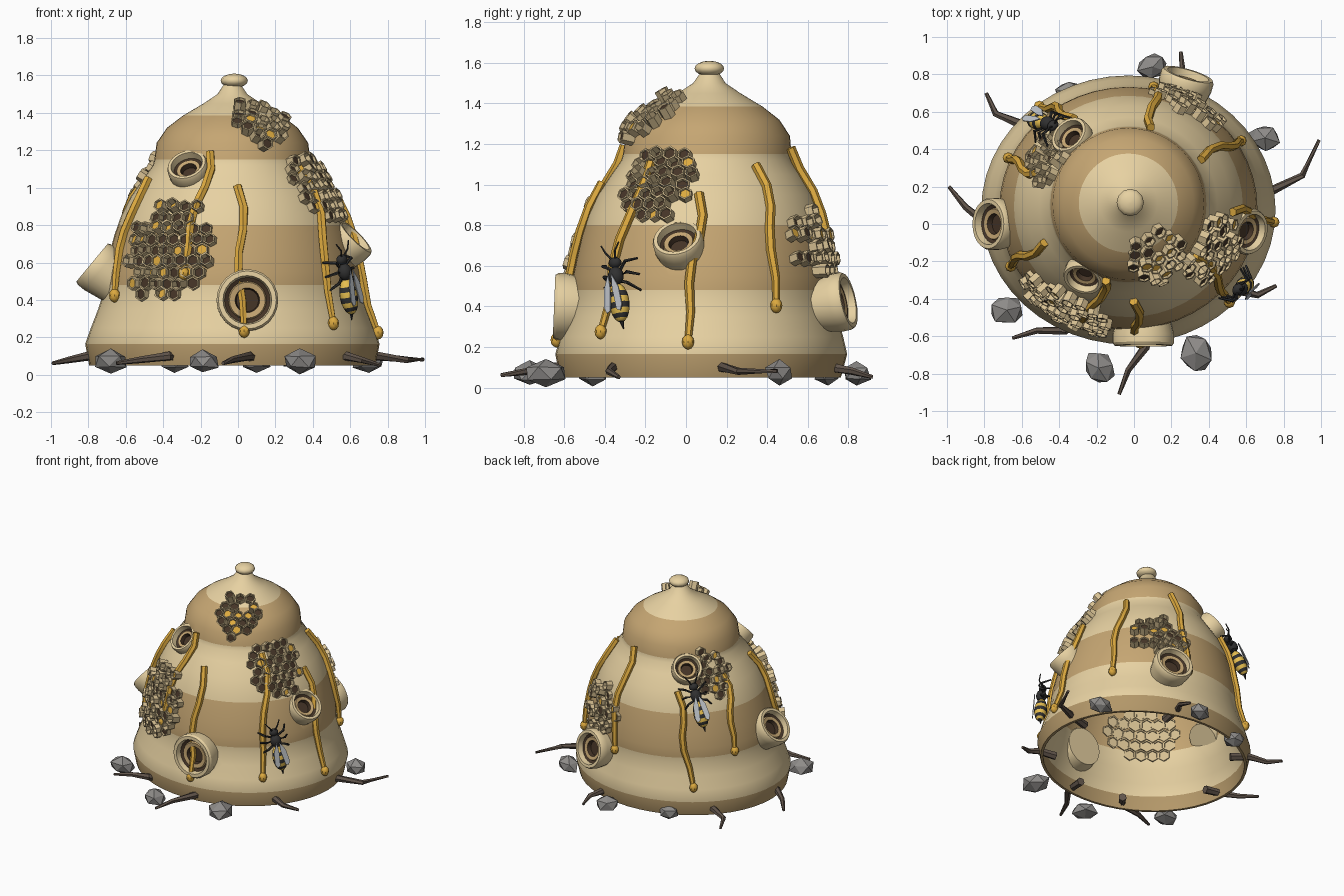
import bpy, bmesh, random
from math import sin, cos, pi, atan2, radians, sqrt
from mathutils import Vector, Matrix

if "Cube" in bpy.data.objects:
    bpy.data.objects.remove(bpy.data.objects["Cube"])

random.seed(4)

def material(name, c):
    m = bpy.data.materials.new(name)
    m.diffuse_color = (*c, 1)
    m.use_nodes = True
    m.node_tree.nodes["Principled BSDF"].inputs["Base Color"].default_value = m.diffuse_color
    return m

LIGHT = material("straw_light", (.80, .64, .36))
TAN = material("straw_tan", (.56, .38, .17))
RIM = material("straw_rim", (.45, .31, .14))
DARK = material("dark_hole", (.06, .035, .02))
HONEY = material("honey", (.72, .40, .05))
WAX = material("wax", (.68, .53, .29))
STONE = material("stone", (.27, .26, .25))
WOOD = material("twig_wood", (.12, .09, .07))
BLACK = material("bee_black", (.03, .03, .03))
YELLOW = material("bee_yellow", (.80, .52, .08))
WING = material("bee_wing", (.55, .58, .62))

def build(name, verts, faces, mats, idx=None, smooth=None):
    me = bpy.data.meshes.new(name)
    me.from_pydata([tuple(v) for v in verts], [], faces)
    for m in mats:
        me.materials.append(m)
    if idx:
        me.polygons.foreach_set("material_index", idx)
    bm = bmesh.new()
    bm.from_mesh(me)
    bmesh.ops.recalc_face_normals(bm, faces=bm.faces)
    bm.to_mesh(me)
    bm.free()
    ob = bpy.data.objects.new(name, me)
    bpy.context.collection.objects.link(ob)
    if smooth:
        bpy.ops.object.select_all(action='DESELECT')
        ob.select_set(True)
        bpy.context.view_layer.objects.active = ob
        bpy.ops.object.shade_smooth_by_angle(angle=radians(smooth))
    return ob

def skin(rings):
    """Join equal rings of points into a capped tube."""
    n = len(rings[0])
    v = [p for r in rings for p in r]
    f = [(i*n+j, i*n+(j+1) % n, (i+1)*n+(j+1) % n, (i+1)*n+j)
         for i in range(len(rings)-1) for j in range(n)]
    return v, f + [tuple(range(n))[::-1], tuple(range(len(v)-n, len(v)))]

def frame(n, up=Vector((0, 0, 1))):
    n = Vector(n).normalized()
    t = up.cross(n).normalized()
    return t, n.cross(t), n

def circle(c, t, b, r, n):
    return [c + r*(t*cos(2*pi*k/n) + b*sin(2*pi*k/n)) for k in range(n)]

def tube(name, pts, radii, mat, sides=6):
    pts, rings = [Vector(p) for p in pts], []
    for i, p in enumerate(pts):
        t, b, _ = frame(pts[min(i+1, len(pts)-1)] - pts[max(i-1, 0)], Vector((.31, .52, .11)))
        rings.append(circle(p, t, b, radii[i], sides))
    return build(name, *skin(rings), [mat], smooth=35)

def ball(name, axes, c, size, mats, seg=12, rows=8, band=None):
    """Ellipsoid along local axes; band gives a material index per row."""
    rings = []
    for i in range(rows+1):
        a = pi*(.02 + .96*i/rows)
        rings.append(circle(c + axes[2]*size[2]*cos(a), axes[0]*size[0], axes[1]*size[1], sin(a), seg))
    v, f = skin(rings)
    idx = [band(i) for i in range(rows) for k in range(seg)] + [0, 0] if band else None
    return build(name, v, f, mats, idx, 40)

# Tiered hive profile (z, radius)
PROF = [(.05, .765), (.165, .787), (.25, .757), (.35, .718), (.44, .69), (.48, .69), (.55, .682), (.65, .657),
        (.75, .63), (.8, .612), (.85, .595), (.95, .545), (1.05, .475), (1.12, .425), (1.15, .417), (1.24, .405),
        (1.32, .35), (1.385, .265), (1.45, .155), (1.5, .08), (1.56, .04)]

def radius(z):
    z = min(max(z, .05), 1.56)
    for (a, ra), (b, rb) in zip(PROF, PROF[1:]):
        if z <= b:
            return ra + (rb-ra)*(z-a)/(b-a)

def squash(z):
    return .9 + .1*min(z/1.2, 1)

def spot(az, z, inset=0):
    r = radius(z) - inset
    return Vector((-.03 + r*cos(az), .07 + .03*z + r*squash(z)*sin(az), z))

def normal(az, z):
    return (spot(az+.02, z)-spot(az-.02, z)).cross(spot(az, z+.04)-spot(az, z-.04)).normalized()

def azimuth(x, y, z):
    return atan2((y-.07-.03*z)/squash(z), x+.03)

# Hive shell: inside and outside, open underneath
SEG = 48
path = [(z, .02 if z < .1 else .045) for z, _ in PROF if z < 1.35][::-1] + [(z, 0) for z, _ in PROF]
v, f = skin([[spot(2*pi*k/SEG, z, i) for k in range(SEG)] for z, i in path])
tone = []
for (z0, _), (z1, _) in zip(path, path[1:]):
    m = (z0+z1)/2
    tone += [2 if m < .16 else 1 if .46 < m < .8 or 1.14 < m < 1.38 else 0]*SEG
shell = build("hive_shell", v, f, [LIGHT, TAN, RIM], tone + [1, 0])
XYZ = [Vector((1, 0, 0)), Vector((0, 1, 0)), Vector((0, 0, 1))]
ball("hive_knob", XYZ, Vector((-.02, .115, 1.572)), (.073, .073, .038), [LIGHT])

# Round entrances (centre, direction, radius, depth): rim, dark groove, inner ring, dark centre
PODS = [((.05, -.65, .40), (0, -1, .04), .165, .16), ((-.78, 0, .60), (-.76, 0, .63), .14, .18),
        ((.63, -.045, .74), (.68, -.2, .68), .125, .17), ((-.275, -.30, 1.125), (-.25, -.68, .68), .11, .15),
        ((-.35, .48, 1.12), (-.5, .5, .68), .11, .15), ((.29, .80, .43), (.27, .93, .2), .145, .16)]
cut_v, cut_f = [], []
for c, n, r, depth in PODS:
    c = Vector(c)
    t, b, n = frame(n)
    prof = [(-depth, .85), (-.06, 1), (-.015, 1), (0, .94), (0, .79), (-.04, .74), (-.05, .62),
            (-.035, .58), (-.04, .40), (-.07, .36), (-.07, .02)]
    v, f = skin([circle(c + n*h, t, b, r*q, 24) for h, q in prof])
    idx = [m for m in (0, 0, 0, 0, 0, 1, 2, 2, 1, 1) for k in range(24)] + [0, 1]
    build("entrance", v, f, [LIGHT, DARK, TAN], idx, 30)
    v, f = skin([circle(c + n*h, t, b, r*.82, 24) for h in (-.09, .15)])
    cut_f += [tuple(i+len(cut_v) for i in q) for q in f]
    cut_v += v

# Cut the entrance openings through the shell
cutter = build("opening_cutter", cut_v, cut_f, [LIGHT])
cutter.hide_render = True
mod = shell.modifiers.new("openings", 'BOOLEAN')
mod.operation, mod.solver, mod.object = 'DIFFERENCE', 'EXACT', cutter
bpy.context.view_layer.objects.active = shell
shell.select_set(True)
bpy.ops.object.modifier_apply(modifier="openings")
bpy.data.objects.remove(cutter)
bpy.ops.object.shade_smooth_by_angle(angle=radians(40))

# Honeycomb patches of open hexagonal cells, with ragged gaps
def comb(name, x, y, z, w, h, cell=.038, inside=False):
    az0, verts, faces, idx = azimuth(x, y, z), [], [], []
    rise = sqrt(1-normal(az0, z).z**2)
    for j in range(-9, 10):
        for i in range(-9, 10):
            u, w2 = (i + .5*(j % 2))*cell*1.8, j*cell*1.56
            if (u/w)**2 + (w2/h)**2 > 1 + random.uniform(-.2, .15) or random.random() < .08:
                continue
            zz = z + w2*rise
            az = az0 + u/radius(zz)
            n = normal(az, zz)
            p = spot(az, zz, .045 if inside else 0)
            if any((p-Vector(c)).length < r*1.05 for c, _, r, _ in PODS):
                continue
            if inside:
                n, top, floor = -n, .012, .003
            else:
                n += Vector([random.uniform(-.12, .12) for k in range(3)])
                top = random.uniform(.025, .065)
                floor = random.choice((.012, .012, top-.012))
            t, b, n = frame(n)
            size = cell*random.uniform(.88, 1)
            vv, ff = skin([circle(p + n*hh, b, t, size*q, 6)
                           for hh, q in ((-.02, 1), (top, 1), (top, .78), (floor, .74))])
            faces += [tuple(a+len(verts) for a in q) for q in ff]
            verts += vv
            idx += [0]*19 + [0 if inside else random.choice((1, 2, 2))]
    build(name, verts, faces, [WAX, HONEY, DARK], idx)

comb("comb_front_left", -.38, -.45, .66, .27, .27)
comb("comb_top", .14, -.2, 1.34, .16, .19)
comb("comb_right", .46, -.16, .99, .20, .21)
comb("comb_back_right", .32, .66, .69, .21, .18)
comb("comb_back_left", -.43, .34, 1.05, .17, .18)
comb("comb_inside", -.4, -.4, .6, .3, .2, .05, True)

# Honey drips running down the shell: start and end (x, y, z)
DRIPS = [((-.48, -.10, 1.04), (-.73, -.26, .42)), ((-.14, -.27, 1.19), (-.28, -.5, .54)),
         ((0, -.46, 1.0), (.03, -.6, .23)), ((.45, -.27, 1.1), (.49, -.40, .27)),
         ((.58, .06, .95), (.75, .01, .22)), ((.37, .35, 1.09), (.70, .52, .40)),
         ((.10, .55, 1.18), (.12, .80, .45)), ((-.38, .66, .95), (-.5, .62, .27)),
         ((-.53, .28, 1.02), (-.69, .36, .50))]
for a, b in DRIPS:
    a0, a1 = azimuth(*a), azimuth(*b)
    pts = []
    for s in (0, .15, .3, .45, .6, .8, 1):
        zz = a[2] + (b[2]-a[2])*s
        az = a0 + (a1-a0)*s + .06*sin(s*8)*(1-s)
        pts.append(spot(az, zz) + normal(az, zz)*.015)
    tube("honey_drip", pts, [.024]*5 + [.021, .017], HONEY)
    ball("honey_drop", XYZ, pts[-1], (.03, .03, .037), [HONEY], 8, 6)

# Bees resting head-up on the shell
def bee(x, y, z, lean):
    az = azimuth(x, y, z)
    n = normal(az, z)
    s, f, n = frame(n)
    f = (f + s*lean).normalized()
    s = f.cross(n)
    o = spot(az, z) + n*.065
    at = lambda a, b, c: o + s*a + f*b + n*c
    ax = [s, n, f]
    ball("bee_abdomen", ax, at(0, -.09, 0), (.052, .047, .098), [BLACK, YELLOW], 12, 10,
         lambda i: 1 if i in (1, 2, 4, 6, 8) else 0)
    tube("bee_sting", [at(0, -.17, 0), at(0, -.22, -.01)], [.014, .002], BLACK)
    ball("bee_thorax", ax, at(0, .045, .005), (.04, .038, .046), [BLACK])
    ball("bee_head", ax, at(0, .112, 0), (.034, .028, .028), [BLACK])
    for m in (-1, 1):
        for b, e in ((.075, .12), (.045, .04), (.015, -.04)):
            tube("bee_leg", [at(m*.02, b, -.01), at(m*.07, (b+e)/2+.01, .01), at(m*.10, e, -.055)],
                 [.009, .009, .006], BLACK, 5)
        tube("bee_antenna", [at(m*.012, .13, .01), at(m*.03, .165, .03), at(m*.055, .205, .025)],
             [.006, .005, .004], BLACK, 5)
        out = [(.010, .05), (.045, -.02), (.055, -.11), (.042, -.14), (.02, -.13), (.006, -.02)]
        v, q = skin([[at(m*a, b, .05+h) for a, b in out] for h in (0, .006)])
        build("bee_wing", v, q, [WING])

bee(.60, -.35, .50, -.2)
bee(-.47, .53, .88, -.2)

# Stones around the foot
for x, y, r in ((-.68, -.46, .095), (-.19, -.77, .10), (.33, -.69, .105), (.70, .46, .09), (.10, .84, .085), (-.34, .70, .085)):
    bm = bmesh.new()
    bmesh.ops.create_icosphere(bm, subdivisions=1, radius=1)
    for w in bm.verts:
        w.co *= random.uniform(.85, 1.15)
    bm.transform(Matrix.Translation((x, y, .07)) @ Matrix.Rotation(random.random()*6, 4, 'Z')
                 @ Matrix.Diagonal((r, r*.85, .062, 1)))
    me = bpy.data.meshes.new("stone")
    bm.to_mesh(me)
    bm.free()
    me.materials.append(STONE)
    bpy.context.collection.objects.link(bpy.data.objects.new("stone", me))

# Bent twigs poking out under the rim
for p in (((-.79, .70), (-.74, .59), (-.62, .54), (-.50, .47)), ((-.99, .20), (-.90, .09), (-.80, .01), (-.66, 0)),
          ((-.65, -.61), (-.52, -.57), (-.37, -.57), (-.28, -.46)), ((-.08, -.91), (-.03, -.78), (.06, -.66), (.09, -.48)),
          ((.76, -.33), (.66, -.38), (.58, -.36), (.46, -.32)), ((.99, .45), (.90, .26), (.74, .18), (.58, .15)),
          ((.25, .92), (.26, .82), (.20, .72), (.20, .58))):
    zs = (.06 + random.uniform(-.01, .03), .08, .10, .085)
    tube("twig", [(x, y, z) for (x, y), z in zip(p, zs)], [.01, .018, .025, .03], WOOD)
